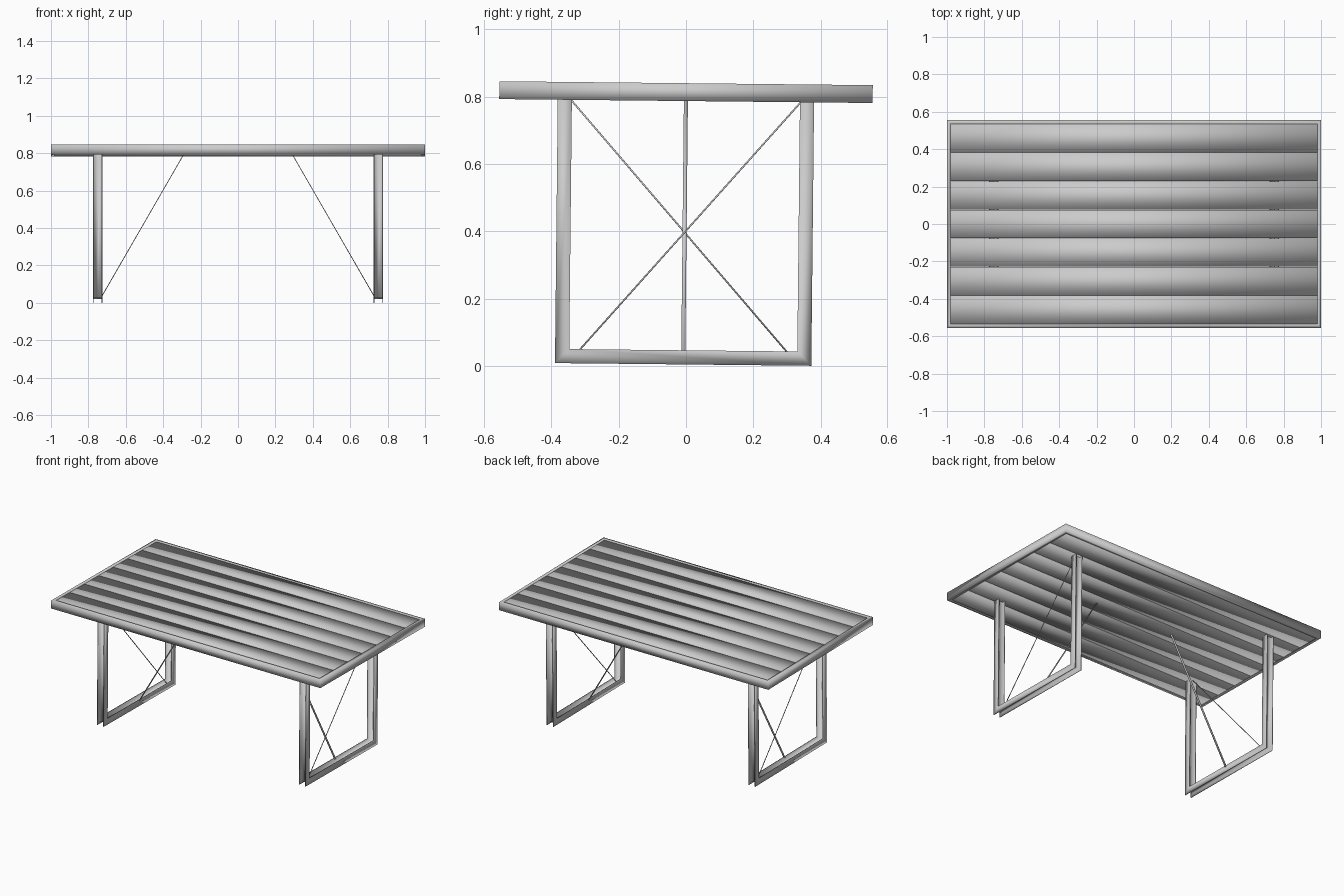
import bpy, bmesh, math
from mathutils import Vector, Matrix

if "Cube" in bpy.data.objects:
    bpy.data.objects.remove(bpy.data.objects["Cube"])

# The whole table leans very slightly about the x axis
PIVOT = Vector((0, 0, 0.8135))
LEAN = (Matrix.Translation(PIVOT) @ Matrix.Rotation(-0.0105, 4, 'X')
        @ Matrix.Translation(-PIVOT))


def finish(name, bm, matrix=Matrix.Identity(4)):
    bm.transform(LEAN @ matrix)
    bmesh.ops.recalc_face_normals(bm, faces=bm.faces)
    for f in bm.faces:
        f.smooth = True
    mesh = bpy.data.meshes.new(name)
    bm.to_mesh(mesh)
    bm.free()
    obj = bpy.data.objects.new(name, mesh)
    bpy.context.collection.objects.link(obj)
    return obj


def box(name, size, matrix):
    bm = bmesh.new()
    bmesh.ops.create_cube(bm, size=1)
    return finish(name, bm, matrix @ Matrix.Diagonal((*size, 1)))


def along(a, b):
    """Matrix at the middle of a-b with z along it, and the length."""
    a, b = Vector(a), Vector(b)
    d = b - a
    rot = d.to_track_quat('Z', 'Y').to_matrix().to_4x4()
    return Matrix.Translation((a + b) / 2) @ rot, d.length


def sweep(name, path, profile, to3d, closed=False):
    """Mitred sweep of a (sideways, out-of-plane) profile along a 2D path."""
    bm = bmesh.new()
    pts = [Vector(p) for p in path]
    n = len(pts)
    count = n if closed else n - 1
    normals = []
    for i in range(count):
        d = (pts[(i + 1) % n] - pts[i]).normalized()
        normals.append(Vector((-d.y, d.x)))
    rings = []
    for i, p in enumerate(pts):
        n1 = normals[i - 1] if closed or i > 0 else normals[0]
        n2 = normals[i] if i < count else normals[-1]
        m = (n1 + n2) / (1 + n1.dot(n2))
        rings.append([bm.verts.new(to3d(*(p + m * u), v)) for u, v in profile])
    k = len(profile)
    for i in range(count):
        a, b = rings[i], rings[(i + 1) % n]
        for j in range(k):
            bm.faces.new((a[j], a[(j + 1) % k], b[(j + 1) % k], b[j]))
    if not closed:
        bm.faces.new(rings[0])
        bm.faces.new(rings[-1])
    return finish(name, bm)


# Tabletop rim
sweep("top_rim", [(-1, -0.555), (1, -0.555), (1, 0.555), (-1, 0.555)],
      [(0, 0.787), (0.02, 0.787), (0.02, 0.84), (0, 0.84)],
      lambda a, b, v: (a, b, v), closed=True)

# Tabletop planks
PITCH = 1.07 / 7
for i in range(7):
    y = (i - 3) * PITCH
    box(f"plank_{i + 1}", (1.96, PITCH - 0.002, 0.047),
        Matrix.Translation((0, y, 0.8125)))

# I-beam section for the legs: two thin flanges joined by a centre web
F, T, W = 0.021, 0.0215, 0.002
I_BEAM = [(-F, -0.025), (F, -0.025), (F, -T), (W, -T), (W, T), (F, T),
          (F, 0.025), (-F, 0.025), (-F, T), (-W, T), (-W, -T), (-F, -T)]
U_PATH = [(-0.36, 0.789), (-0.36, 0.025), (0.36, 0.025), (0.36, 0.789)]

for side, s in (("right", 1), ("left", -1)):
    # U-shaped leg frame
    sweep(f"{side}_leg_frame", U_PATH, I_BEAM,
          lambda a, b, v: (s * 0.75 + v, a, b))

    # Diagonal tension wire inside the leg frame
    m, length = along((s * 0.75, -s * 0.325, 0.025), (s * 0.75, s * 0.344, 0.79))
    bm = bmesh.new()
    bmesh.ops.create_cone(bm, cap_ends=True, segments=10, radius1=0.0025,
                          radius2=0.0025, depth=length)
    finish(f"{side}_wire", bm, m)

    # Flat strut from the foot bar up to the tabletop
    m, length = along((s * 0.728, 0, 0.035), (s * 0.293, 0, 0.789))
    box(f"{side}_strut", (0.012, 0.004, length), m)
